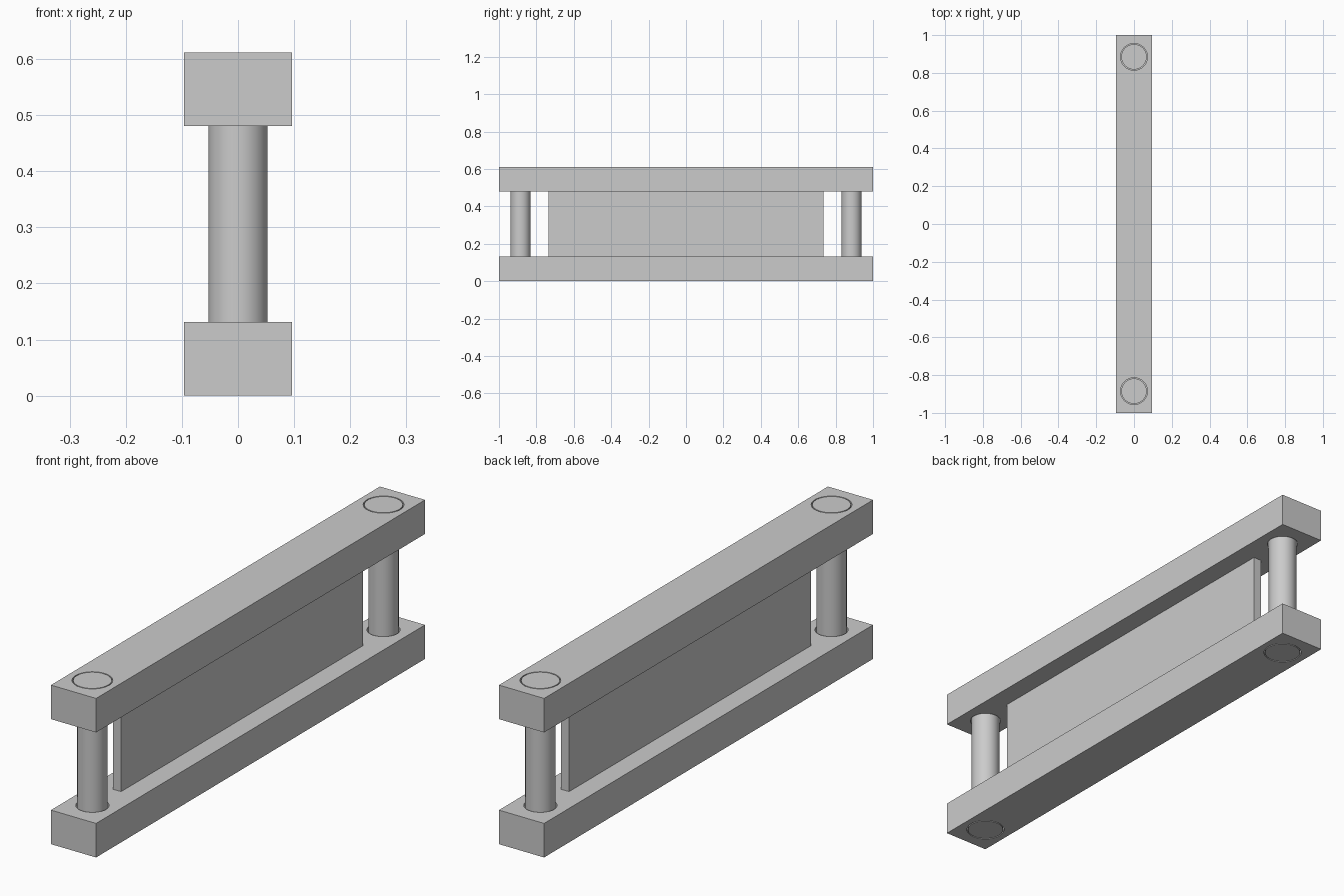
import bpy, bmesh, math

if "Cube" in bpy.data.objects:
    bpy.data.objects.remove(bpy.data.objects["Cube"], do_unlink=True)

HEIGHT = 0.612
BAR = 0.131          # bar height
HEAD = 0.05          # depth of the flush post heads
POST_Y = 0.885

grey = bpy.data.materials.new("plain grey")
grey.use_nodes = True
colour = (0.6, 0.6, 0.6, 1)
grey.diffuse_color = colour
grey.node_tree.nodes["Principled BSDF"].inputs["Base Color"].default_value = colour


def add_object(name, bm):
    bmesh.ops.recalc_face_normals(bm, faces=bm.faces)
    mesh = bpy.data.meshes.new(name)
    bm.to_mesh(mesh)
    bm.free()
    mesh.materials.append(grey)
    obj = bpy.data.objects.new(name, mesh)
    bpy.context.collection.objects.link(obj)
    return obj


def box(name, width, length, bottom, top):
    bm = bmesh.new()
    bmesh.ops.create_cube(bm, size=1)
    for v in bm.verts:
        v.co.x *= width
        v.co.y *= length
        v.co.z = top if v.co.z > 0 else bottom
    return add_object(name, bm)


def spool(name, y, shaft, head, overshoot=0.0, sides=64):
    """Round post with a wider head at each end."""
    profile = [(head, -overshoot), (head, HEAD), (shaft, HEAD),
               (shaft, HEIGHT - HEAD), (head, HEIGHT - HEAD),
               (head, HEIGHT + overshoot)]
    bm = bmesh.new()
    rings = []
    for r, z in profile:
        angles = [2 * math.pi * i / sides for i in range(sides)]
        rings.append([bm.verts.new((r * math.cos(a), y + r * math.sin(a), z))
                      for a in angles])
    for low, high in zip(rings, rings[1:]):
        for i in range(sides):
            j = (i + 1) % sides
            bm.faces.new((low[i], low[j], high[j], high[i]))
    bm.faces.new(rings[0])
    bm.faces.new(rings[-1])
    return add_object(name, bm)


def select_only(obj):
    bpy.ops.object.select_all(action='DESELECT')
    obj.select_set(True)
    bpy.context.view_layer.objects.active = obj


# Bars and the thin panel between them
bars = [box("lower_bar", 0.192, 2, 0, BAR),
        box("upper_bar", 0.192, 2, HEIGHT - BAR, HEIGHT)]
box("centre_panel", 0.034, 1.47, BAR, HEIGHT - BAR)

for name, side in (("front", -1), ("back", 1)):
    # Stepped hole through both bars, slightly wider than the post
    cutter = spool(name + "_hole_cutter", side * POST_Y, 0.058, 0.071, 0.02)
    cutter.hide_render = True
    for bar in bars:
        select_only(bar)
        mod = bar.modifiers.new("post_hole", 'BOOLEAN')
        mod.operation = 'DIFFERENCE'
        mod.solver = 'EXACT'
        mod.object = cutter
        bpy.ops.object.modifier_apply(modifier=mod.name)
    bpy.data.objects.remove(cutter, do_unlink=True)

    # Post with flush heads
    select_only(spool(name + "_post", side * POST_Y, 0.053, 0.067))
    bpy.ops.object.shade_smooth_by_angle(angle=math.radians(30))

for bar in bars:
    select_only(bar)
    bpy.ops.object.shade_smooth_by_angle(angle=math.radians(30))
